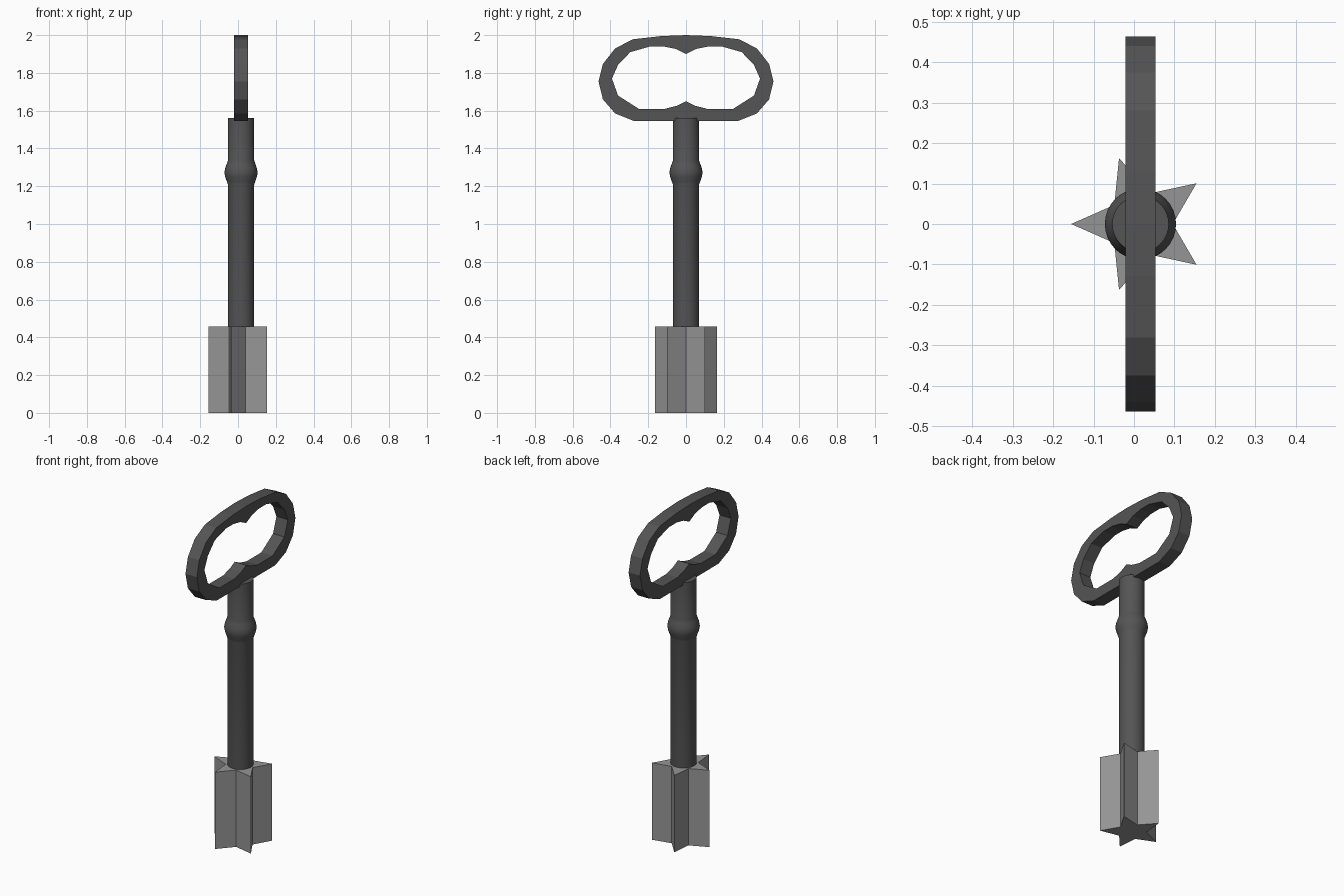
import bpy, bmesh, math
from mathutils import Vector

if "Cube" in bpy.data.objects:
    bpy.data.objects.remove(bpy.data.objects["Cube"])

AXIS_X = 0.016  # the shaft axis sits slightly off the model's x centre


def material(name, grey):
    m = bpy.data.materials.new(name)
    m.diffuse_color = (grey, grey, grey, 1)
    m.use_nodes = True
    m.node_tree.nodes["Principled BSDF"].inputs["Base Color"].default_value = m.diffuse_color
    return m


def make_object(name, bm, mat):
    bmesh.ops.recalc_face_normals(bm, faces=bm.faces)
    mesh = bpy.data.meshes.new(name)
    bm.to_mesh(mesh)
    bm.free()
    ob = bpy.data.objects.new(name, mesh)
    bpy.context.collection.objects.link(ob)
    mesh.materials.append(mat)
    ob.location.x = AXIS_X
    return ob


def extrude_faces(bm, faces, offset):
    geom = bmesh.ops.extrude_face_region(bm, geom=faces)["geom"]
    verts = [v for v in geom if isinstance(v, bmesh.types.BMVert)]
    bmesh.ops.translate(bm, verts=verts, vec=offset)


dark = material("dark_iron", 0.09)
light = material("light_steel", 0.3)

# Star-shaped bit: five-pointed star prism
bm = bmesh.new()
star = []
for i in range(10):
    r = 0.1714 if i % 2 == 0 else 0.08
    a = math.pi + i * math.pi / 5
    star.append(bm.verts.new((r * math.cos(a), r * math.sin(a), 0)))
extrude_faces(bm, [bm.faces.new(star)], Vector((0, 0, 0.457)))
make_object("star_bit", bm, light)

# Shaft with rounded collar: lathed profile of (radius, height)
profile = [(0, 0.26), (0.07, 0.26), (0.07, 1.21), (0.075, 1.225), (0.084, 1.25),
           (0.088, 1.272), (0.084, 1.295), (0.075, 1.32), (0.07, 1.335),
           (0.07, 1.56), (0, 1.56)]
bm = bmesh.new()
pts = [bm.verts.new((r, 0, z)) for r, z in profile]
edges = [bm.edges.new(p) for p in zip(pts, pts[1:])]
bmesh.ops.spin(bm, geom=pts + edges, cent=(0, 0, 0), axis=(0, 0, 1),
               angle=2 * math.pi, steps=32, use_duplicate=False)
bmesh.ops.remove_doubles(bm, verts=bm.verts, dist=1e-4)
shaft = make_object("shaft", bm, dark)
bpy.context.view_layer.objects.active = shaft
shaft.select_set(True)
bpy.ops.object.shade_smooth_by_angle(angle=math.radians(40))

# Bow: mirrored half outlines (y, z) with an open centre, extruded along x
outer = [(0, 2.0), (0.13, 1.995), (0.28, 1.978), (0.375, 1.93), (0.44, 1.847),
         (0.463, 1.755), (0.44, 1.66), (0.375, 1.585), (0.275, 1.545), (0, 1.545)]
inner = [(0, 1.90), (0.055, 1.927), (0.12, 1.94), (0.19, 1.94), (0.295, 1.91),
         (0.36, 1.842), (0.392, 1.77), (0.36, 1.68), (0.25, 1.61), (0.11, 1.61),
         (0.045, 1.627), (0, 1.65)]
bm = bmesh.new()
for half in (outer, inner):
    loop = half + [(-y, z) for y, z in half[-2:0:-1]]
    vs = [bm.verts.new((-0.0375, y, z)) for y, z in loop]
    for a, b in zip(vs, vs[1:] + vs[:1]):
        bm.edges.new((a, b))
bmesh.ops.triangle_fill(bm, edges=bm.edges[:], use_beauty=True, normal=(1, 0, 0))
extrude_faces(bm, bm.faces[:], Vector((0.075, 0, 0)))
make_object("bow", bm, dark)
